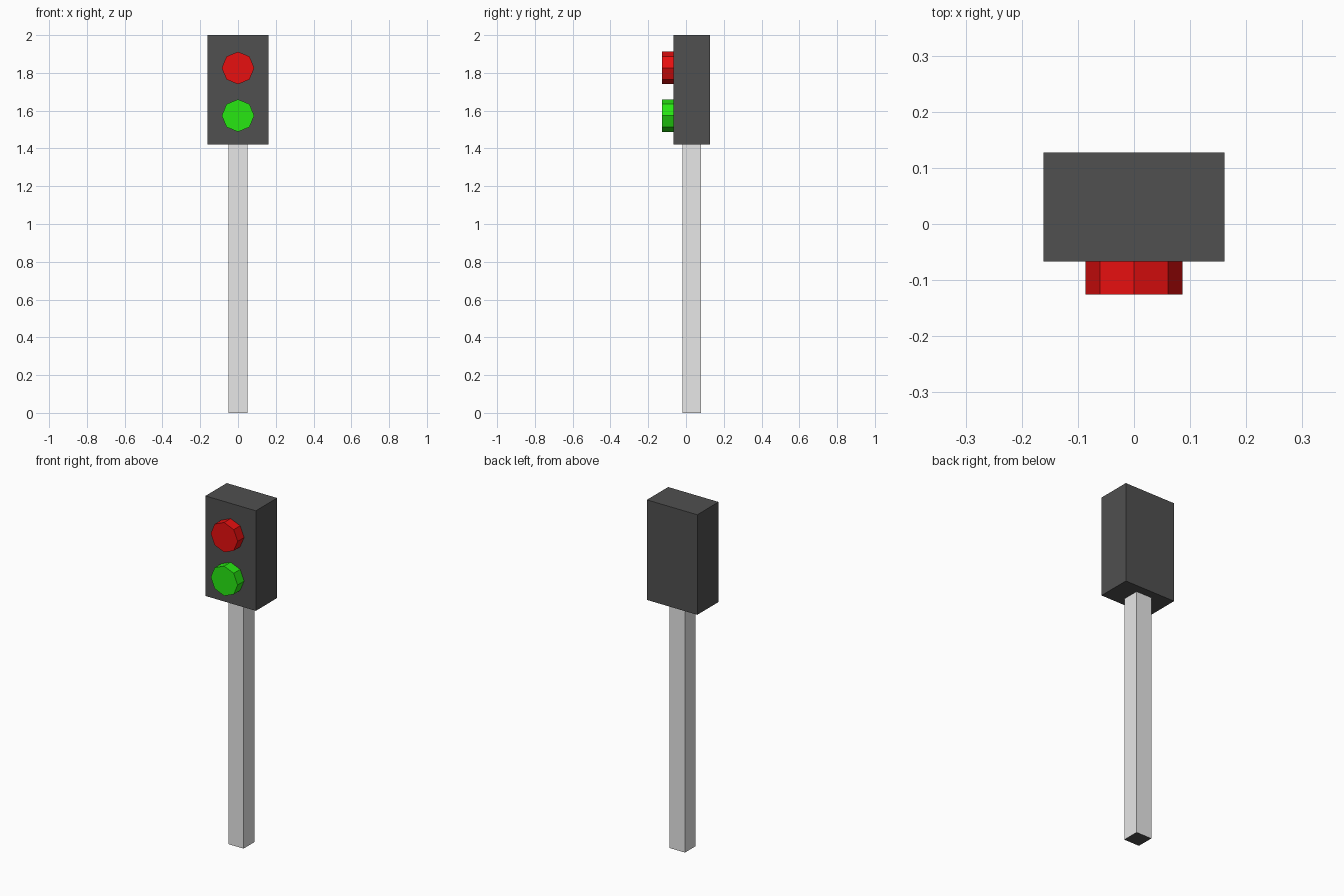
import bpy
import math

cube = bpy.data.objects.get("Cube")
if cube:
    bpy.data.objects.remove(cube, do_unlink=True)


def make_material(name, rgb):
    mat = bpy.data.materials.new(name)
    mat.use_nodes = True
    color = (*rgb, 1.0)
    mat.diffuse_color = color
    mat.node_tree.nodes["Principled BSDF"].inputs["Base Color"].default_value = color
    return mat


dark = make_material("dark grey", (0.08, 0.08, 0.08))
light = make_material("light grey", (0.8, 0.8, 0.8))
red = make_material("red", (0.8, 0.005, 0.005))
green = make_material("green", (0.02, 0.8, 0.006))


def finish(name, *mats):
    obj = bpy.context.object
    obj.name = name
    for mat in mats:
        obj.data.materials.append(mat)
    bpy.ops.object.transform_apply(location=False, rotation=True, scale=True)
    return obj


def add_box(name, center, size, *mats):
    bpy.ops.mesh.primitive_cube_add(size=1, location=center)
    bpy.context.object.scale = size
    return finish(name, *mats)


def add_lamp(name, z, mat):
    # Octagonal lens with a corner pointing straight up
    bpy.ops.mesh.primitive_cylinder_add(
        vertices=8, radius=0.086, depth=0.06,
        location=(0, -0.096, z), rotation=(math.radians(90), 0, 0))
    return finish(name, mat)


AXIS_Y = 0.03
BOX_BOTTOM = 1.422

# Signal housing
add_box("signal_housing", (0, AXIS_Y, (BOX_BOTTOM + 2) / 2),
        (0.322, 0.194, 2 - BOX_BOTTOM), dark)

# Square pole with a dark underside
pole = add_box("pole", (0, AXIS_Y, BOX_BOTTOM / 2),
               (0.098, 0.098, BOX_BOTTOM), light, dark)
for face in pole.data.polygons:
    if face.normal.z < -0.5:
        face.material_index = 1

# Lamps
add_lamp("red_lamp", 1.826, red)
add_lamp("green_lamp", 1.574, green)
